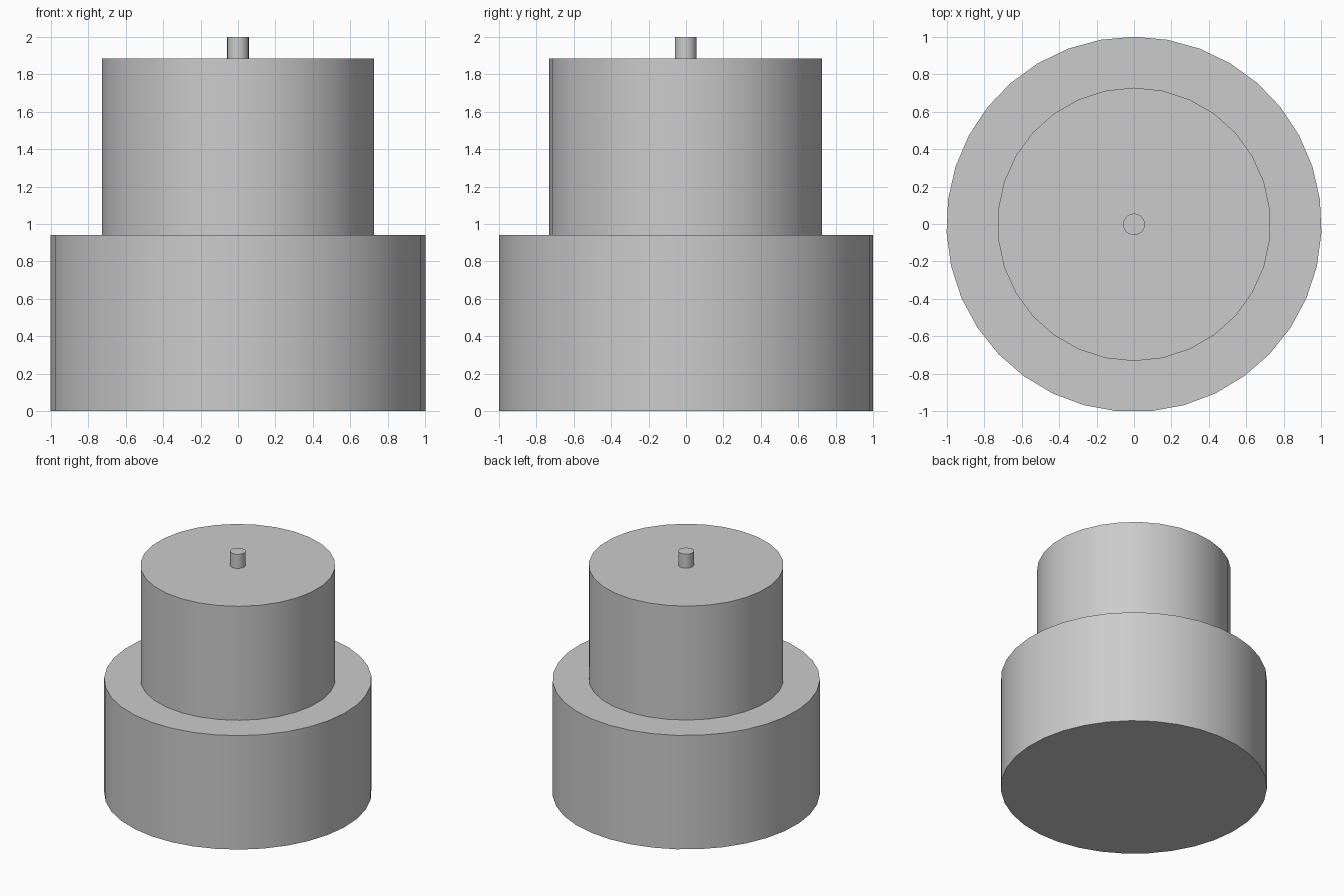
import bpy
import math

cube = bpy.data.objects.get("Cube")
if cube:
    bpy.data.objects.remove(cube, do_unlink=True)

# Single grey finish
grey = bpy.data.materials.new("plain grey")
grey.use_nodes = True
colour = (0.6, 0.6, 0.6, 1)
grey.diffuse_color = colour
grey.node_tree.nodes["Principled BSDF"].inputs["Base Color"].default_value = colour


def add_tier(name, sides, radius, bottom, top):
    """Upright cylinder with its first corner towards the back."""
    bpy.ops.mesh.primitive_cylinder_add(
        vertices=sides, radius=radius, depth=top - bottom,
        location=(0, -0.002, (bottom + top) / 2))
    tier = bpy.context.object
    tier.name = name
    tier.data.materials.append(grey)
    bpy.ops.object.shade_smooth_by_angle(angle=math.radians(30))


# Two stacked tiers and a small pin
add_tier("lower_tier", 35, 1.002, 0, 0.942)
add_tier("upper_tier", 30, 0.73, 0.942, 1.884)
add_tier("top_pin", 20, 0.058, 1.884, 2)
